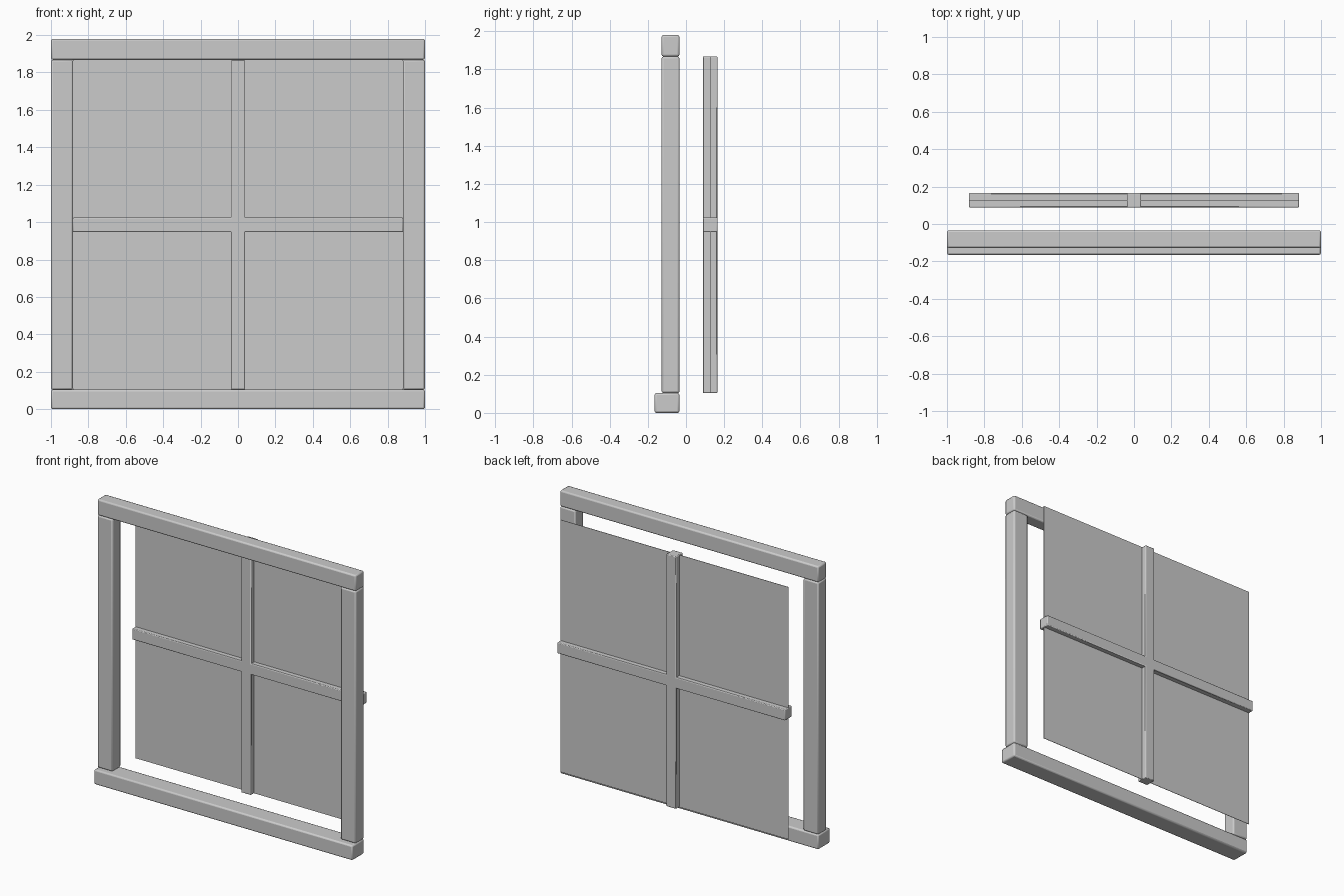
import bpy, bmesh

if "Cube" in bpy.data.objects:
    bpy.data.objects.remove(bpy.data.objects["Cube"])


def finish(name, bm, bevel=0.0):
    bmesh.ops.recalc_face_normals(bm, faces=bm.faces)
    mesh = bpy.data.meshes.new(name)
    bm.to_mesh(mesh)
    bm.free()
    ob = bpy.data.objects.new(name, mesh)
    bpy.context.collection.objects.link(ob)
    if bevel:
        mod = ob.modifiers.new("soft_edges", 'BEVEL')
        mod.width = bevel
        mod.segments = 2
        mod.limit_method = 'WEIGHT'
        bpy.ops.object.select_all(action='DESELECT')
        ob.select_set(True)
        bpy.context.view_layer.objects.active = ob
        bpy.ops.object.shade_smooth_by_angle()
    return ob


def extrude_profile(name, pts, y0, y1, bevel=0.0):
    """Extrude an x/z outline along y, softening convex edges only."""
    bm = bmesh.new()
    face = bm.faces.new([bm.verts.new((x, y0, z)) for x, z in pts])
    new = bmesh.ops.extrude_face_region(bm, geom=[face])["geom"]
    for v in new:
        if isinstance(v, bmesh.types.BMVert):
            v.co.y = y1
    bmesh.ops.recalc_face_normals(bm, faces=bm.faces)
    weight = bm.edges.layers.float.new("bevel_weight_edge")
    for e in bm.edges:
        e[weight] = 1.0 if e.calc_face_angle_signed() > 0.1 else 0.0
    return finish(name, bm, bevel)


def rect(x0, x1, z0, z1):
    return [(x0, z0), (x1, z0), (x1, z1), (x0, z1)]


LOW, HIGH, TOP = 0.104, 1.868, 1.98
FRONT, BACK = -0.128, -0.034
INNER = 0.882

# Outer frame
extrude_profile("top_rail", rect(-1, 1, HIGH, TOP), FRONT, BACK, 0.01)
extrude_profile("bottom_sill", rect(-1, 1, 0, LOW), -0.165, BACK, 0.01)
for side, s in (("left", -1), ("right", 1)):
    x0, x1 = sorted((s * INNER, s * 1.0))
    extrude_profile(side + "_post", rect(x0, x1, LOW, HIGH), FRONT, BACK, 0.01)

# Glazing bars, one cross-shaped piece set behind the frame
h, cz = 0.038, (LOW + HIGH) / 2
za, zb = cz - h, cz + h
cross = [(-h, LOW), (h, LOW), (h, za), (INNER, za), (INNER, zb), (h, zb),
         (h, HIGH), (-h, HIGH), (-h, zb), (-INNER, zb), (-INNER, za), (-h, za)]
extrude_profile("glazing_bars", cross, 0.088, 0.165, 0.005)

# Thin pane through the middle of the bars
extrude_profile("glass_pane", rect(-INNER, INNER, LOW, HIGH), 0.125, 0.128)
